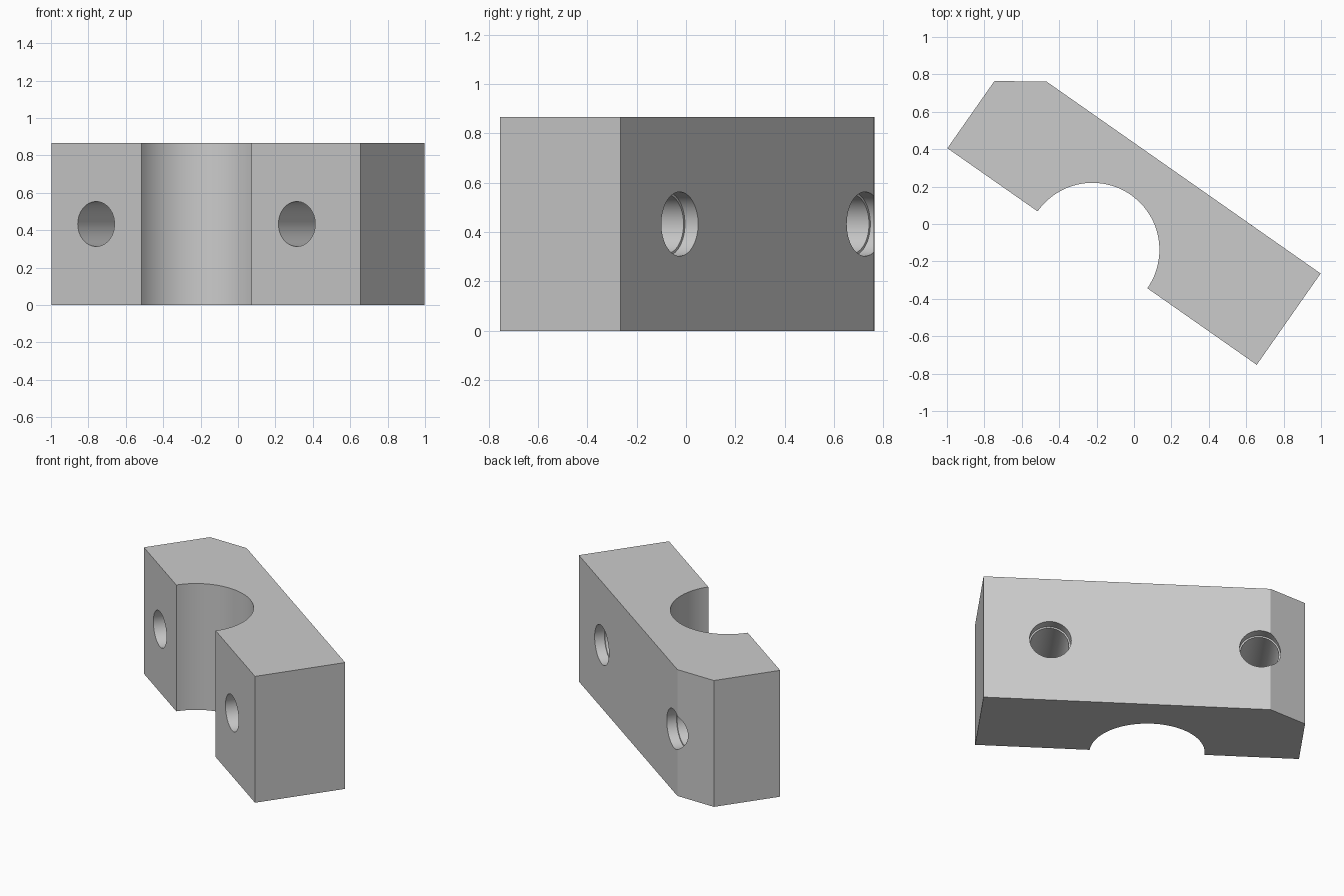
import bpy, bmesh
from math import radians, pi, cos, sin
from mathutils import Matrix

if "Cube" in bpy.data.objects:
    bpy.data.objects.remove(bpy.data.objects["Cube"], do_unlink=True)

HEIGHT, DEPTH = 0.866, 0.596
BORE_R = 0.358
HOLE_U = 0.655
# Local frame: u along the block, v through it, origin on the bore axis
PLACE = Matrix.Translation((-0.222, -0.138, 0)) @ Matrix.Rotation(radians(-35), 4, 'Z')

grey = bpy.data.materials.new("plain grey")
grey.use_nodes = True
colour = (0.6, 0.6, 0.6, 1)
grey.diffuse_color = colour
grey.node_tree.nodes["Principled BSDF"].inputs["Base Color"].default_value = colour


def make_object(name, bm):
    bmesh.ops.recalc_face_normals(bm, faces=bm.faces)
    mesh = bpy.data.meshes.new(name)
    bm.to_mesh(mesh)
    bm.free()
    mesh.materials.append(grey)
    obj = bpy.data.objects.new(name, mesh)
    bpy.context.collection.objects.link(obj)
    return obj


def drill(target, u, radius, v_start, v_end):
    """Cut a round hole along v, from v_start to v_end."""
    bm = bmesh.new()
    move = Matrix.Translation((u, (v_start + v_end) / 2, HEIGHT / 2))
    bmesh.ops.create_cone(bm, cap_ends=True, segments=64, radius1=radius, radius2=radius,
                          depth=v_end - v_start,
                          matrix=PLACE @ move @ Matrix.Rotation(pi / 2, 4, 'X'))
    cutter = make_object("hole_cutter", bm)
    cutter.hide_render = True
    mod = target.modifiers.new("hole", 'BOOLEAN')
    mod.operation = 'DIFFERENCE'
    mod.solver = 'EXACT'
    mod.object = cutter
    bpy.context.view_layer.objects.active = target
    bpy.ops.object.modifier_apply(modifier=mod.name)
    bpy.data.objects.remove(cutter, do_unlink=True)


# Block outline with half-round bore and one bevelled corner
steps = 48
arc = [(-BORE_R * cos(pi * i / steps), BORE_R * sin(pi * i / steps)) for i in range(steps + 1)]
outline = [(-0.947, 0)] + arc + [(1.072, 0), (1.072, DEPTH), (-0.718, DEPTH), (-0.947, 0.438)]
bm = bmesh.new()
base = bm.faces.new([bm.verts.new(PLACE @ Matrix.Translation((u, v, 0)).to_translation())
                     for u, v in outline])
top = bmesh.ops.extrude_face_region(bm, geom=[base])
bmesh.ops.translate(bm, vec=(0, 0, HEIGHT),
                    verts=[g for g in top["geom"] if isinstance(g, bmesh.types.BMVert)])
block = make_object("clamp_block", bm)

# Bolt holes, each with a shallow counterbore at the back
for side in (-1, 1):
    drill(block, side * HOLE_U, 0.12, -0.2, DEPTH + 0.2)
    drill(block, side * HOLE_U, 0.13, DEPTH - 0.065, DEPTH + 0.2)

bpy.ops.object.select_all(action='DESELECT')
block.select_set(True)
bpy.context.view_layer.objects.active = block
bpy.ops.object.shade_smooth_by_angle(angle=radians(30))
